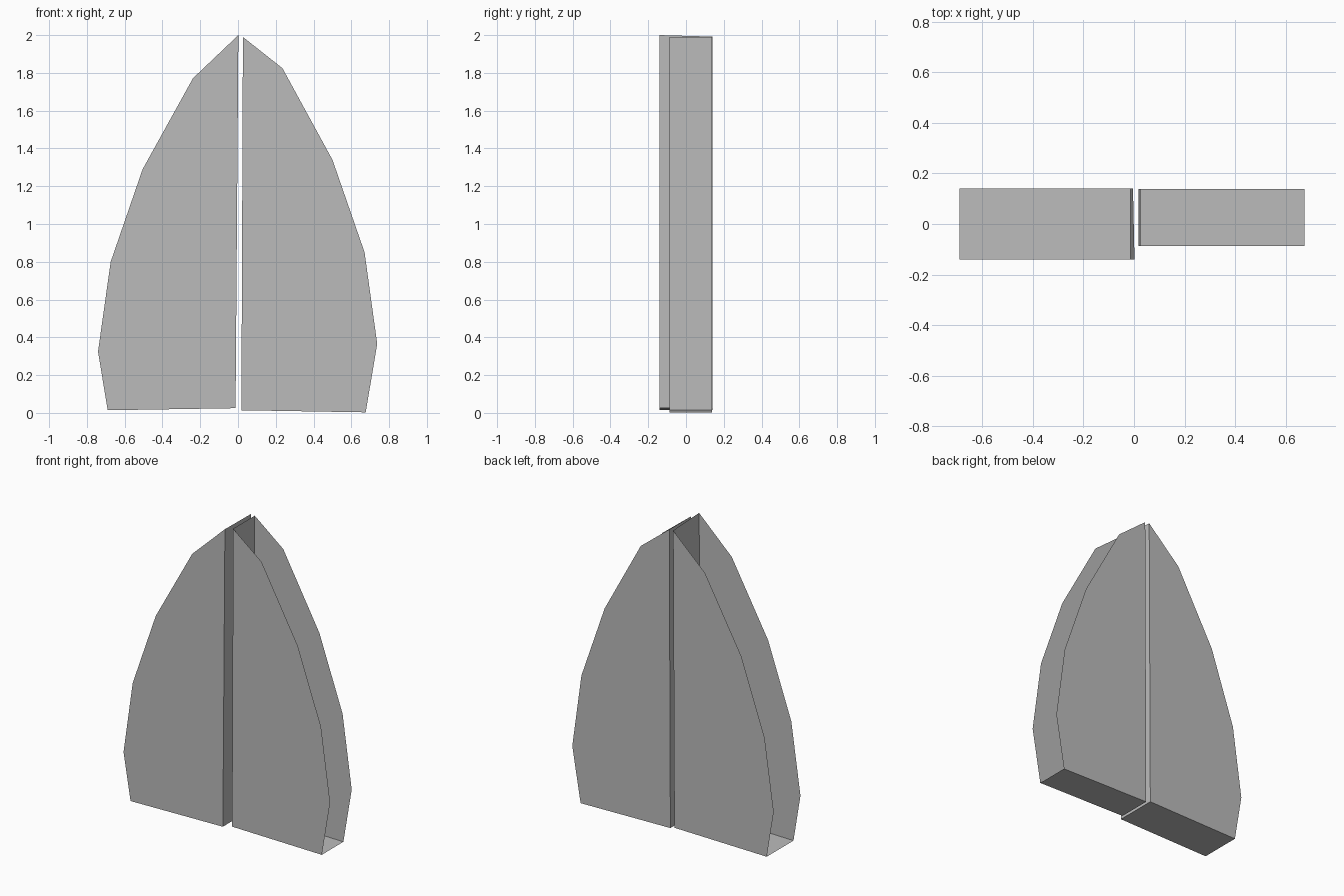
import bpy
import bmesh

# Remove the default cube only
cube = bpy.data.objects.get("Cube")
if cube:
    bpy.data.objects.remove(cube, do_unlink=True)

GREY = (0.5, 0.5, 0.5, 1.0)
grey = bpy.data.materials.new("plain grey")
grey.use_nodes = True
grey.diffuse_color = GREY
grey.node_tree.nodes["Principled BSDF"].inputs["Base Color"].default_value = GREY


def open_half(name, profile, y_front, y_back, back_apex):
    """Thin shell: front and back plates, inner wall and floor, open outer curve.
    The profile starts at the apex, then inner foot, outer foot, and up the curve."""
    bm = bmesh.new()
    front = [bm.verts.new((x, y_front, z)) for x, z in profile]
    back = [bm.verts.new((x, y_back, z)) for x, z in [back_apex] + profile[1:]]
    bm.faces.new(front)
    bm.faces.new(back[::-1])
    # Inner wall (apex to inner foot) and floor (inner foot to outer foot)
    for i in (0, 1):
        bm.faces.new((front[i], back[i], back[i + 1], front[i + 1]))
    bmesh.ops.recalc_face_normals(bm, faces=bm.faces)
    # The floor should face outwards, which is down
    bm.normal_update()
    floor = min(bm.faces, key=lambda f: f.calc_center_median().z)
    if floor.normal.z > 0:
        bmesh.ops.reverse_faces(bm, faces=bm.faces)
    mesh = bpy.data.meshes.new(name)
    bm.to_mesh(mesh)
    bm.free()
    mesh.materials.append(grey)
    obj = bpy.data.objects.new(name, mesh)
    bpy.context.collection.objects.link(obj)
    return obj


# Deeper half on the model's right
open_half("right_half_shell",
          [(0.002, 2.0), (-0.013, 0.025), (-0.69, 0.014), (-0.741, 0.325),
           (-0.674, 0.80), (-0.505, 1.29), (-0.238, 1.772)],
          -0.14, 0.14, (-0.004, 1.992))

# Shallower half on the model's left
open_half("left_half_shell",
          [(0.026, 1.99), (0.018, 0.014), (0.676, 0.003), (0.737, 0.365),
           (0.67, 0.85), (0.50, 1.34), (0.235, 1.825)],
          -0.088, 0.138, (0.026, 1.99))
